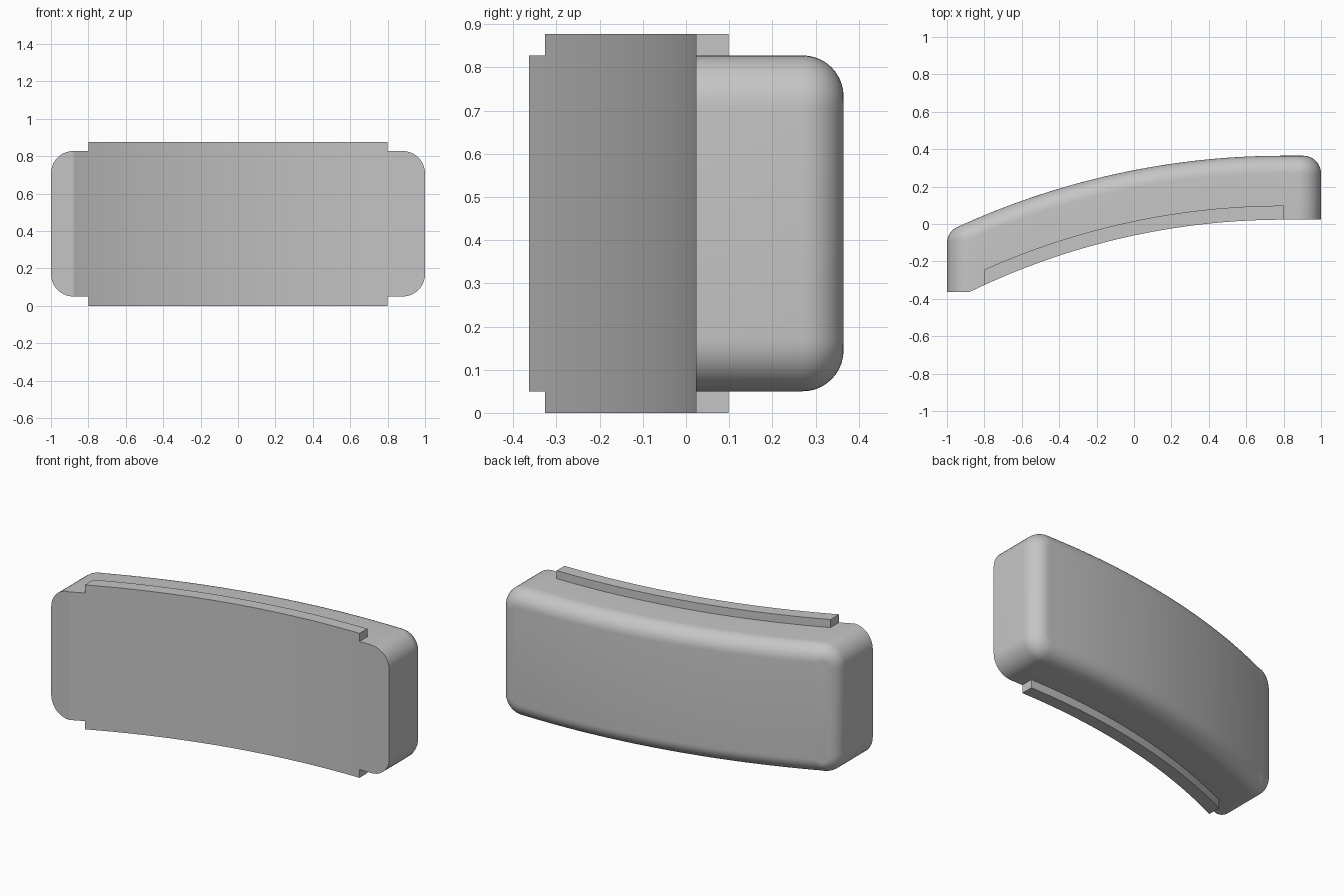
import bpy, bmesh
from math import sqrt, sin, cos, pi, atan

cube = bpy.data.objects.get("Cube")
if cube:
    bpy.data.objects.remove(cube, do_unlink=True)

APEX_X, FRONT_Y, FRONT_R = 0.8, 0.023, 3.84
DEPTH, LIP_DEPTH = 0.342, 0.075
Z_LOW, Z_HIGH, HEIGHT = 0.05, 0.828, 0.877
CORNER, FILLET, STEPS = 0.12, 0.095, 10

grey = bpy.data.materials.new("plain grey")
grey.use_nodes = True
colour = (0.56, 0.56, 0.56, 1)
grey.diffuse_color = colour
grey.node_tree.nodes["Principled BSDF"].inputs["Base Color"].default_value = colour


def arc(x, offset):
    """Depth of the concentric curved surface, flat beyond its apex."""
    r = FRONT_R + offset
    dx = max(APEX_X - x, 0)
    return FRONT_Y + offset - r + sqrt(r * r - dx * dx)


def front(x):
    return arc(max(x, -1 + CORNER), 0)


def make_object(name, bm):
    bmesh.ops.recalc_face_normals(bm, faces=bm.faces)
    mesh = bpy.data.meshes.new(name)
    bm.to_mesh(mesh)
    bm.free()
    mesh.materials.append(grey)
    obj = bpy.data.objects.new(name, mesh)
    bpy.context.collection.objects.link(obj)
    bpy.ops.object.select_all(action='DESELECT')
    obj.select_set(True)
    bpy.context.view_layer.objects.active = obj
    bpy.ops.object.shade_smooth_by_angle(angle=pi / 9)
    return obj


def outline():
    """Rounded rectangle as (x, z, normal x, normal z), left end first."""
    half = []
    for side in (-1, 1):
        for i in range(STEPS + 1):
            a = pi / 2 * i / STEPS
            nx, nz = (-cos(a), sin(a)) if side < 0 else (sin(a), cos(a))
            half.append((side * (1 - CORNER) + CORNER * nx,
                         Z_HIGH - CORNER + CORNER * nz, nx, nz))
        if side < 0:
            half += [(-1 + CORNER + 0.04 * i, Z_HIGH, 0, 1) for i in range(1, 44)]
    mirrored = [(x, Z_LOW + Z_HIGH - z, nx, -nz) for x, z, nx, nz in reversed(half)]
    return half + mirrored


# Curved body: front edge lofted through a rolled fillet to the back
bm = bmesh.new()
points = outline()
count = len(points)
rings = [[bm.verts.new((x, front(x), z)) for x, z, _, _ in points]]
for step in range(STEPS + 1):
    ring = []
    for x, z, nx, nz in points:
        slope = (arc(x + 0.01, DEPTH) - arc(x - 0.01, DEPTH)) / 0.02
        tilt = atan(-slope * nx)
        end = FILLET * (sin(tilt) - 1)
        centre_y = arc(x + nx * end, DEPTH) - FILLET * cos(tilt)
        t = (pi / 2 - tilt) * step / STEPS
        u = FILLET * (cos(t) - 1)
        ring.append(bm.verts.new((x + nx * u, centre_y + FILLET * sin(t), z + nz * u)))
    rings.append(ring)
for a, b in zip(rings, rings[1:]):
    for i in range(count):
        j = (i + 1) % count
        bm.faces.new((a[i], a[j], b[j], b[i]))
for ring in (rings[0], rings[-1]):
    for i in range(count // 2 - 1):
        bm.faces.new((ring[i], ring[i + 1], ring[count - 2 - i], ring[count - 1 - i]))
make_object("curved_body", bm)


# Thin lips along the front edge, above and below the body
def make_lip(name, z0, z1):
    bm = bmesh.new()
    sections = []
    for i in range(41):
        x = -0.8 + 0.04 * i
        sections.append([bm.verts.new((x, arc(x, d), z)) for d, z in
                         ((0, z0), (LIP_DEPTH, z0), (LIP_DEPTH, z1), (0, z1))])
    for a, b in zip(sections, sections[1:]):
        for k in range(4):
            m = (k + 1) % 4
            bm.faces.new((a[k], a[m], b[m], b[k]))
    bm.faces.new(sections[0])
    bm.faces.new(sections[-1])
    make_object(name, bm)


make_lip("upper_lip", Z_HIGH, HEIGHT)
make_lip("lower_lip", 0, Z_LOW)
